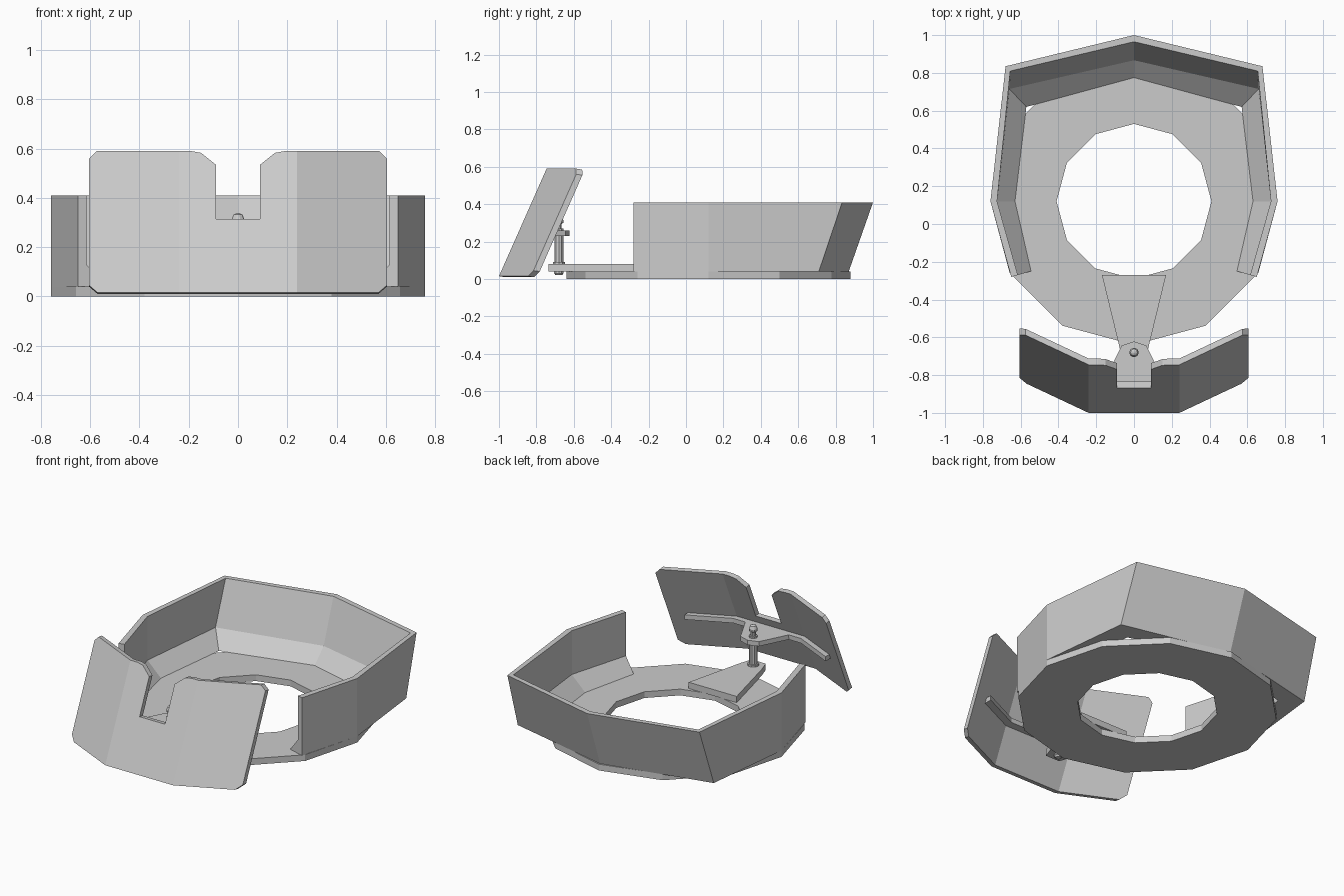
import bpy, bmesh
from math import sin, cos, pi

if "Cube" in bpy.data.objects:
    bpy.data.objects.remove(bpy.data.objects["Cube"])


def make(name, verts, faces):
    me = bpy.data.meshes.new(name)
    bm = bmesh.new()
    vs = [bm.verts.new(v) for v in verts]
    for f in faces:
        bm.faces.new([vs[i] for i in f])
    bmesh.ops.recalc_face_normals(bm, faces=bm.faces)
    bm.to_mesh(me)
    bm.free()
    ob = bpy.data.objects.new(name, me)
    bpy.context.collection.objects.link(ob)
    return ob


def loft(name, sections, closed=False):
    """Skin equal-length closed cross-sections; cap the ends unless closed."""
    n, m = len(sections[0]), len(sections)
    verts = [p for s in sections for p in s]
    faces = []
    for i in range(m if closed else m - 1):
        a, b = i * n, (i + 1) % m * n
        faces += [(a + k, a + (k + 1) % n, b + (k + 1) % n, b + k) for k in range(n)]
    if not closed:
        faces += [tuple(range(n)), tuple(range((m - 1) * n, m * n))]
    return make(name, verts, faces)


def mirrored(half):
    """Outline or section list given for +x, continued on -x."""
    return half + [(-p[0],) + tuple(p[1:]) for p in reversed(half) if abs(p[0]) > 1e-6]


def plate(name, outline, z0, z1):
    return loft(name, [[(x, y, z) for x, y in outline] for z in (z0, z1)])


def lathe(name, profile, y, sides):
    return loft(name, [[(r * cos(2 * pi * k / sides), y + r * sin(2 * pi * k / sides), z)
                        for k in range(sides)] for r, z in profile])


# Twelve-sided base ring
ring = []
for i in range(12):
    a = pi / 6 * i
    ring.append([(r * cos(a), 0.12 + r * sin(a), z)
                 for r, z in ((0.41, 0), (0.76, 0), (0.76, 0.04), (0.41, 0.04))])
loft("base_ring", ring, closed=True)

# Surrounding wall with raked back and sloped inner foot
heights = (0.04, 0.41, 0.41, 0.13, 0.04)
stations = [
    [(0.65, -0.28), (0.65, -0.28), (0.615, -0.27), (0.615, -0.27), (0.545, -0.25)],
    [(0.76, 0.12), (0.76, 0.12), (0.725, 0.12), (0.725, 0.12), (0.63, 0.12)],
    [(0.694, 0.71), (0.68, 0.835), (0.655, 0.81), (0.66, 0.715), (0.57, 0.62)],
    [(0, 0.87), (0, 1.0), (0, 0.965), (0, 0.867), (0, 0.775)],
]
right = [[(x, y, z) for (x, y), z in zip(s, heights)] for s in stations]
left = [[(-x, y, z) for x, y, z in s] for s in reversed(right[:-1])]
loft("wall", right + left)

# Hinge tongue on the base
plate("hinge_tongue", mirrored([(0.17, -0.27), (0.075, -0.66), (0.05, -0.735)]), 0.04, 0.08)

# Hinge pin with collar and domed head
lathe("hinge_pin", [(0.018, 0.02), (0.026, 0.03), (0.026, 0.08), (0.034, 0.08), (0.034, 0.092),
                    (0.025, 0.092), (0.025, 0.27), (0.016, 0.27), (0.016, 0.295),
                    (0.025, 0.30), (0.025, 0.315), (0.018, 0.332), (0.006, 0.338)], -0.68, 10)

# Upper bracket holding the shield
plate("shield_bracket", mirrored([(0, -0.622), (0.065, -0.643), (0.175, -0.862)]), 0.23, 0.26)

# Curved rail behind the shield
BEND, SLOPE, RAKE = 0.24, 0.47, 0.443


def shield_y(x, z):
    return -1 + RAKE * (z - 0.015) + SLOPE * max(0, abs(x) - BEND)


rail = []
for x in (-0.5, -BEND, BEND, 0.5):
    y0, y1 = shield_y(x, 0.23) + 0.03, shield_y(x, 0.26) + 0.03
    rail.append([(x, y0, 0.23), (x, y0 + 0.055, 0.23), (x, y1 + 0.042, 0.26), (x, y1, 0.26)])
loft("shield_rail", rail)

# Leaning front shield: notched centre panel and two angled wings
centre = mirrored([(BEND, 0.015), (BEND, 0.59), (0.19, 0.59), (0.15, 0.583),
                   (0.09, 0.535), (0.09, 0.315)])
wing = [(BEND, 0.015), (0.57, 0.015), (0.605, 0.045), (0.605, 0.56), (0.575, 0.59), (BEND, 0.59)]
panels = [centre, wing, [(-x, z) for x, z in wing]]
bm = bmesh.new()
for p in panels:
    bm.faces.new([bm.verts.new((x, shield_y(x, z), z)) for x, z in p])
bmesh.ops.remove_doubles(bm, verts=bm.verts, dist=1e-4)
ext = bmesh.ops.extrude_face_region(bm, geom=bm.faces[:], use_keep_orig=True)
moved = [g for g in ext["geom"] if isinstance(g, bmesh.types.BMVert)]
bmesh.ops.translate(bm, verts=moved, vec=(0, 0.033, -0.005))
bmesh.ops.recalc_face_normals(bm, faces=bm.faces)
me = bpy.data.meshes.new("front_shield")
bm.to_mesh(me)
bm.free()
bpy.context.collection.objects.link(bpy.data.objects.new("front_shield", me))
